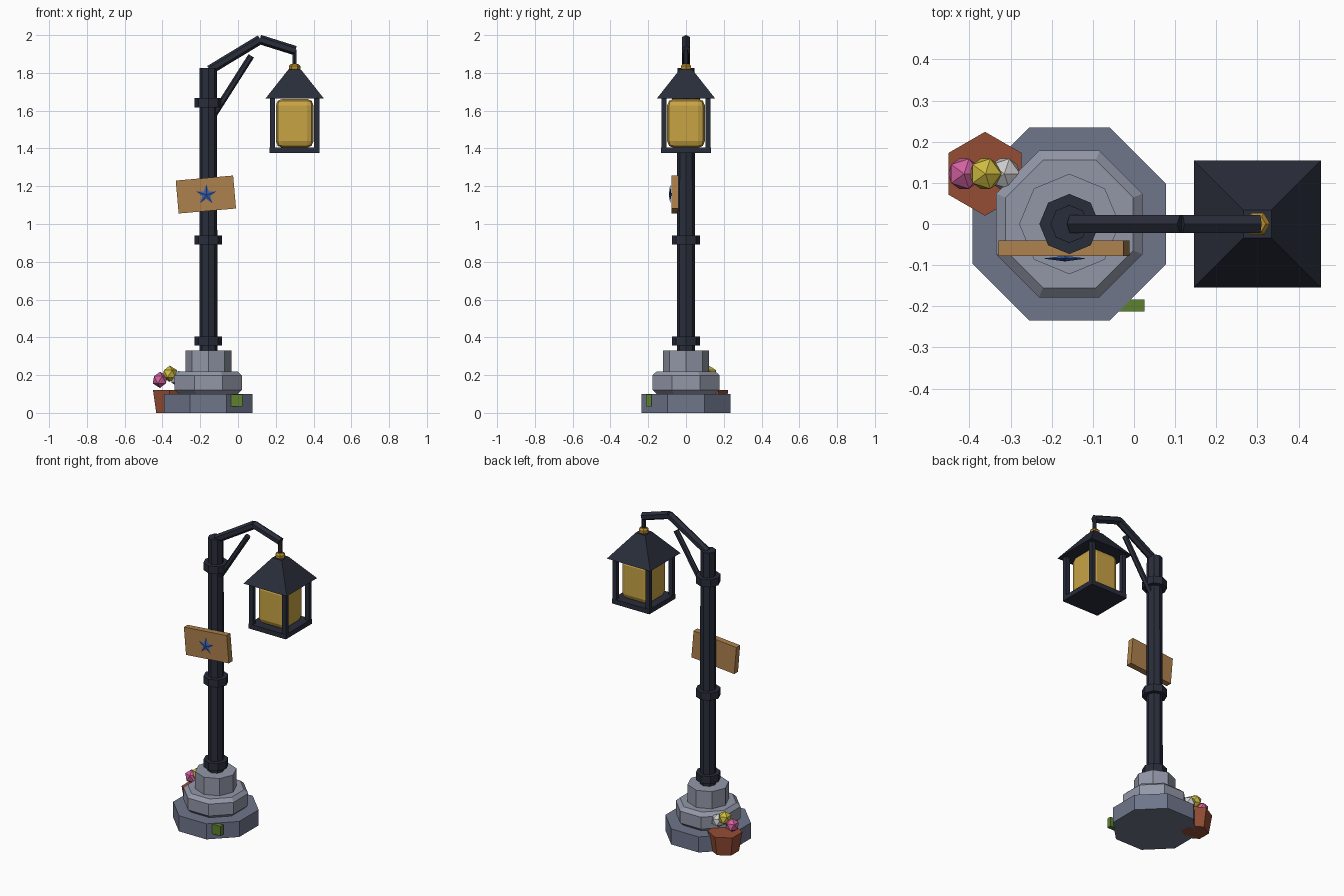
import bpy, bmesh, math
from mathutils import Vector, Matrix

if "Cube" in bpy.data.objects:
    bpy.data.objects.remove(bpy.data.objects["Cube"])

PX, LX = -0.157, 0.30      # pole and lantern centre lines


def mat(name, r, g, b):
    m = bpy.data.materials.new(name)
    m.diffuse_color = (r, g, b, 1)
    m.use_nodes = True
    m.node_tree.nodes["Principled BSDF"].inputs["Base Color"].default_value = m.diffuse_color
    return m


IRON = mat("dark_iron", 0.022, 0.026, 0.042)
STONE = mat("stone_dark", 0.16, 0.18, 0.26)
STONE2 = mat("stone_light", 0.29, 0.31, 0.39)
WOOD = mat("wood", 0.42, 0.22, 0.075)
GLASS = mat("amber_glass", 0.58, 0.37, 0.06)
BRASS = mat("brass", 0.50, 0.27, 0.03)
CLAY = mat("clay", 0.30, 0.075, 0.035)
BLUE = mat("blue_paint", 0.04, 0.11, 0.40)
MOSS = mat("moss", 0.11, 0.22, 0.03)
PINK = mat("pink_petals", 0.65, 0.12, 0.35)
YELLOW = mat("yellow_petals", 0.62, 0.50, 0.05)
WHITE = mat("white_petals", 0.62, 0.62, 0.62)


def finish(name, bm, material):
    bmesh.ops.recalc_face_normals(bm, faces=bm.faces)
    me = bpy.data.meshes.new(name)
    bm.to_mesh(me)
    bm.free()
    me.materials.append(material)
    ob = bpy.data.objects.new(name, me)
    bpy.context.collection.objects.link(ob)
    return ob


def lathe(name, x, y, profile, sides, material, turn=0.0):
    """Faceted solid from a list of (radius, z) rings."""
    bm = bmesh.new()
    rings = []
    for r, z in profile:
        angles = [turn + 2 * math.pi * i / sides for i in range(sides)]
        rings.append([bm.verts.new((x + r * math.cos(a), y + r * math.sin(a), z)) for a in angles])
    for lo, hi in zip(rings, rings[1:]):
        for i in range(sides):
            j = (i + 1) % sides
            bm.faces.new((lo[i], lo[j], hi[j], hi[i]))
    bm.faces.new(rings[0])
    bm.faces.new(rings[-1])
    return finish(name, bm, material)


def box(name, centre, size, material, tilt=0.0):
    bm = bmesh.new()
    m = (Matrix.Translation(centre) @ Matrix.Rotation(tilt, 4, 'Y')
         @ Matrix.Diagonal((*size, 1)))
    bmesh.ops.create_cube(bm, size=1, matrix=m)
    return finish(name, bm, material)


def rod(name, a, b, r, sides, material):
    a, b = Vector(a), Vector(b)
    d = b - a
    bm = bmesh.new()
    m = Matrix.Translation((a + b) / 2) @ d.to_track_quat('Z', 'Y').to_matrix().to_4x4()
    bmesh.ops.create_cone(bm, cap_ends=True, segments=sides, radius1=r, radius2=r,
                          depth=d.length, matrix=m)
    return finish(name, bm, material)


# Stepped stone base
FLAT = math.pi / 8
K = 1 / math.cos(FLAT)     # apothem to corner radius
lathe("base_plinth", PX, 0, [(0.235 * K, 0), (0.235 * K, 0.10)], 8, STONE, FLAT)
lathe("base_step", PX, 0, [(0.155 * K, 0.10), (0.178 * K, 0.122), (0.178 * K, 0.198),
                           (0.155 * K, 0.22)], 8, STONE2, FLAT)
lathe("base_drum", PX, 0, [(0.122, 0.22), (0.122, 0.33)], 8, STONE2)

# Pole and collars
lathe("pole", PX, 0, [(0.048, 0.33), (0.046, 1.825)], 8, IRON)
for i, z in enumerate((0.38, 0.915, 1.642)):
    lathe(f"collar_{i + 1}", PX, 0, [(0.073, z - 0.024), (0.073, z + 0.024)], 8, IRON)

# Bent arm, brace and hanger
rod("arm_rise", (-0.15, 0, 1.815), (0.118, 0, 1.977), 0.025, 6, IRON)
rod("arm_drop", (0.115, 0, 1.977), (0.303, 0, 1.918), 0.025, 6, IRON)
rod("arm_brace", (-0.14, 0, 1.56), (0.07, 0, 1.89), 0.017, 6, IRON)
rod("hanger", (LX, 0, 1.83), (LX, 0, 1.925), 0.012, 6, IRON)

# Lantern
lathe("lantern_finial", LX, 0, [(0.024, 1.812), (0.031, 1.822), (0.031, 1.836), (0.02, 1.847)],
      6, BRASS)
S = math.sqrt(2)
lathe("lantern_roof", LX, 0, [(0.154 * S, 1.665), (0.034 * S, 1.817)], 4, IRON, math.pi / 4)
box("lantern_floor", (LX, 0, 1.39), (0.264, 0.264, 0.03), IRON)
for sx in (-1, 1):
    for sy in (-1, 1):
        box("lantern_post", (LX + sx * 0.117, sy * 0.117, 1.535), (0.028, 0.028, 0.265), IRON)
glass = box("lantern_glass", (LX, 0, 1.533), (0.20, 0.20, 0.26), GLASS)
bev = glass.modifiers.new("rounded_edges", 'BEVEL')
bev.width, bev.segments = 0.036, 2

# Tilted sign board with a faceted star
box("sign_board", (-0.17, -0.059, 1.156), (0.305, 0.038, 0.175), WOOD, math.radians(-5))
bm = bmesh.new()
rim = []
for i in range(10):
    r = 0.055 if i % 2 == 0 else 0.022
    a = math.pi / 2 + i * math.pi / 5
    rim.append(bm.verts.new((-0.168 + r * math.cos(a), -0.084, 1.155 + r * math.sin(a))))
for y in (-0.091, -0.077):
    tip = bm.verts.new((-0.168, y, 1.155))
    for i in range(10):
        bm.faces.new((rim[i], rim[(i + 1) % 10], tip))
finish("sign_star", bm, BLUE)

# Flower pot with blossoms, and a moss patch
lathe("flower_pot", -0.362, 0.122, [(0.082, 0), (0.102, 0.122)], 6, CLAY, math.pi / 6)
for name, x, z, m in (("pink", -0.413, 0.175, PINK), ("yellow", -0.361, 0.207, YELLOW),
                      ("white", -0.315, 0.18, WHITE)):
    bm = bmesh.new()
    bmesh.ops.create_icosphere(bm, subdivisions=1, radius=0.043,
                               matrix=Matrix.Translation((x, 0.122, z)))
    finish(f"blossom_{name}", bm, m)
box("moss_patch", (-0.006, -0.198, 0.066), (0.062, 0.029, 0.062), MOSS)
